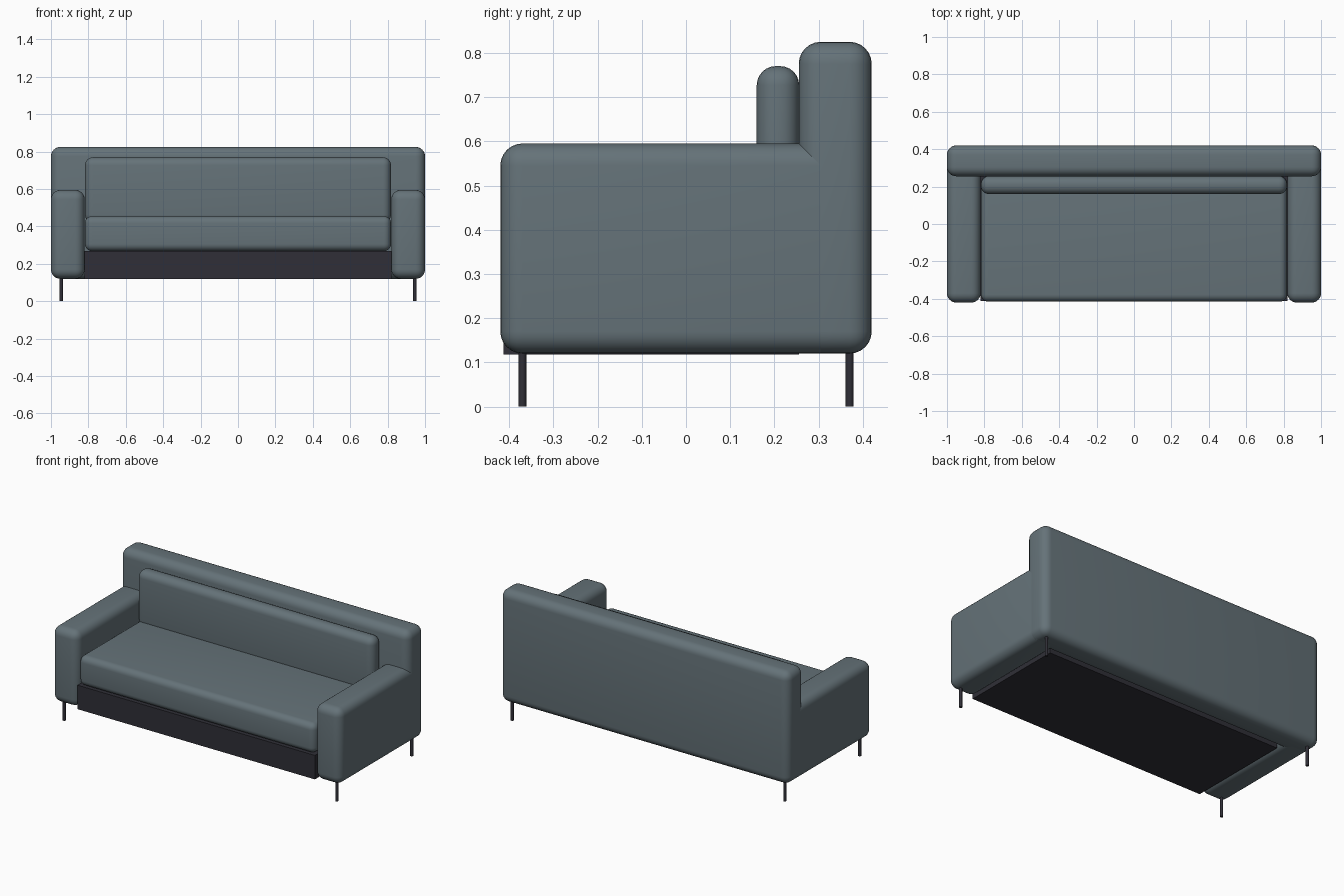
import bpy
import math

cube = bpy.data.objects.get("Cube")
if cube:
    bpy.data.objects.remove(cube, do_unlink=True)


def make_material(name, rgb):
    mat = bpy.data.materials.new(name)
    mat.use_nodes = True
    mat.diffuse_color = (*rgb, 1)
    mat.node_tree.nodes["Principled BSDF"].inputs["Base Color"].default_value = (*rgb, 1)
    return mat


fabric = make_material("slate grey fabric", (0.13, 0.17, 0.19))
dark = make_material("charcoal", (0.029, 0.028, 0.038))


def box(name, x, y, z, mat, radius=0.0):
    """Box spanning the given (low, high) ranges, with rounded edges."""
    spans = (x, y, z)
    bpy.ops.mesh.primitive_cube_add(size=1, location=[(a + b) / 2 for a, b in spans])
    ob = bpy.context.object
    ob.name = name
    ob.scale = [b - a for a, b in spans]
    bpy.ops.object.transform_apply(location=False, rotation=False, scale=True)
    ob.data.materials.append(mat)
    if radius:
        bevel = ob.modifiers.new("rounded edges", "BEVEL")
        bevel.width = radius
        bevel.segments = 6
        bpy.ops.object.modifier_apply(modifier=bevel.name)
        bpy.ops.object.shade_smooth_by_angle(angle=math.radians(35))
    return ob


# Upholstered frame
box("backrest", (-1, 1), (0.255, 0.42), (0.12, 0.825), fabric, 0.05)
for side, label in ((-1, "right"), (1, "left")):
    x = sorted((side * 0.82, side * 1.0))
    box(label + "_arm", x, (-0.42, 0.37), (0.12, 0.595), fabric, 0.05)

# Cushions
box("seat_cushion", (-0.818, 0.818), (-0.415, 0.256), (0.268, 0.455), fabric, 0.038)
box("back_cushion", (-0.818, 0.818), (0.16, 0.256), (0.42, 0.77), fabric, 0.043)

# Plinth under the seat
box("base", (-0.822, 0.822), (-0.413, 0.255), (0.118, 0.268), dark)

# Thin round legs
for sx, side in ((-1, "right"), (1, "left")):
    for sy, end in ((-1, "front"), (1, "back")):
        bpy.ops.mesh.primitive_cylinder_add(
            vertices=16, radius=0.009, depth=0.14, location=(sx * 0.945, sy * 0.37, 0.07))
        leg = bpy.context.object
        leg.name = f"{end}_{side}_leg"
        leg.data.materials.append(dark)
        bpy.ops.object.shade_smooth_by_angle(angle=math.radians(35))
